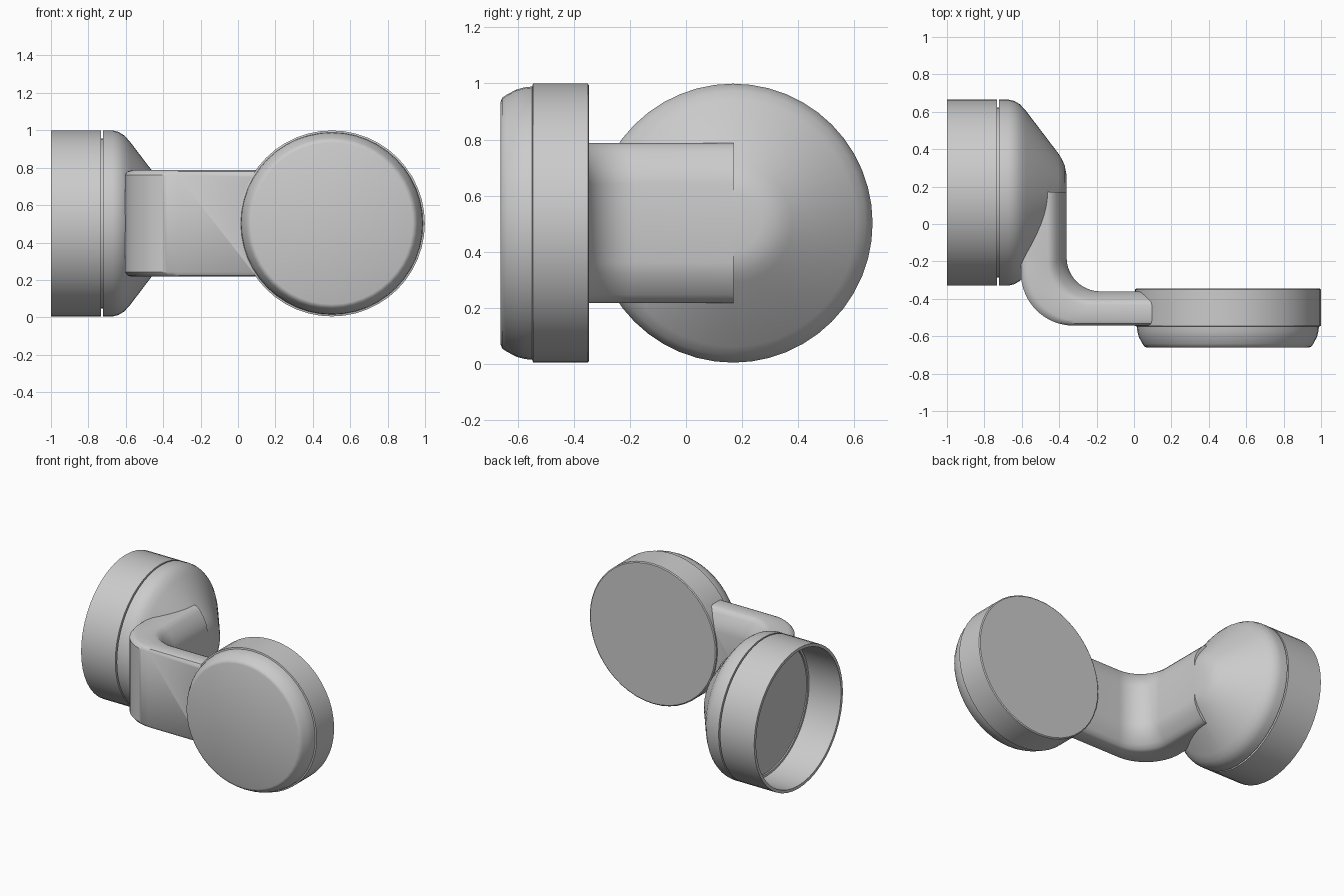
import bpy, bmesh
from math import sin, cos, pi, radians
from mathutils import Vector

if "Cube" in bpy.data.objects:
    bpy.data.objects.remove(bpy.data.objects["Cube"])

SIDES = 48


def finish(bm, name, angle=35):
    bmesh.ops.recalc_face_normals(bm, faces=bm.faces)
    mesh = bpy.data.meshes.new(name)
    bm.to_mesh(mesh)
    bm.free()
    ob = bpy.data.objects.new(name, mesh)
    bpy.context.collection.objects.link(ob)
    smooth(ob, angle)
    return ob


def smooth(ob, angle=35):
    bpy.ops.object.select_all(action='DESELECT')
    ob.select_set(True)
    bpy.context.view_layer.objects.active = ob
    bpy.ops.object.shade_smooth_by_angle(angle=radians(angle))


def loft(rings, name, closed=False):
    """Skin a list of point rings; cap the ends, or join last to first."""
    bm = bmesh.new()
    vs = [[bm.verts.new(p) for p in ring] for ring in rings]
    n = len(vs[0])
    pairs = list(zip(vs, vs[1:])) + ([(vs[-1], vs[0])] if closed else [])
    for a, b in pairs:
        for i in range(n):
            j = (i + 1) % n
            bm.faces.new((a[i], a[j], b[j], b[i]))
    if not closed:
        bm.faces.new(vs[0])
        bm.faces.new(vs[-1])
    return finish(bm, name)


def lathe(profile, axis, centre, name, closed=False):
    """Turn (position, radius) pairs around the x or y axis."""
    rings = []
    for p, r in profile:
        ring = []
        for i in range(SIDES):
            a = 2 * pi * i / SIDES
            u, v = r * cos(a), r * sin(a)
            ring.append(Vector((p, u, v) if axis == 'x' else (u, p, v)) + Vector(centre))
        rings.append(ring)
    return loft(rings, name, closed)


def union(target, other):
    mod = target.modifiers.new("union", 'BOOLEAN')
    mod.operation = 'UNION'
    mod.solver = 'EXACT'
    mod.object = other
    bpy.context.view_layer.objects.active = target
    bpy.ops.object.modifier_apply(modifier=mod.name)
    bpy.data.objects.remove(other)


# open mounting collar
lathe([(-1, .476), (-1, .497), (-.732, .497), (-.732, .46), (-.75, .46), (-.75, .476)],
      'x', (0, .168, .502), "mounting_collar", closed=True)

# domed conical housing with a recessed neck behind it
housing = lathe([(-.745, .455), (-.721, .455), (-.721, .497), (-.67, .497), (-.64, .49),
                 (-.61, .472), (-.58, .44), (-.405, .21), (-.385, .178), (-.37, .143),
                 (-.362, .10)], 'x', (0, .168, .502), "housing")

# bent arm: (half width, fraction from inner to outer face) cross-section
half = [(.14, 0), (.18, .04), (.22, .12), (.255, .22), (.278, .31), (.285, .40),
        (.285, .85), (.278, .94), (.26, 1)]
section = half + [(-z, f) for z, f in reversed(half)]
stations = [((-.36, .17), (-.605, .17))]
for i in range(17):
    a = pi + pi / 2 * i / 16
    stations.append(((-.18 + .18 * cos(a), -.18 + .18 * sin(a)),
                     (-.325 + .28 * cos(a), -.26 + .283 * sin(a))))
stations.append(((.2, -.36), (.2, -.543)))
rings = []
for inner, outer in stations:
    p, q = Vector(inner), Vector(outer)
    rings.append([(*p.lerp(q, f), .502 + z) for z, f in section])
body = loft(rings, "bent_arm")

# round head ring at the end of the arm
ring = lathe([(-.345, .49), (-.35, .497), (-.545, .497), (-.548, .487)],
             'y', (.502, 0, .502), "head_ring")
union(body, housing)
union(body, ring)
smooth(body)

# front cap with a softened rim
lathe([(-.547, .487), (-.575, .484), (-.605, .476), (-.64, .457), (-.655, .447), (-.661, .432)],
      'y', (.502, 0, .502), "head_cap")
